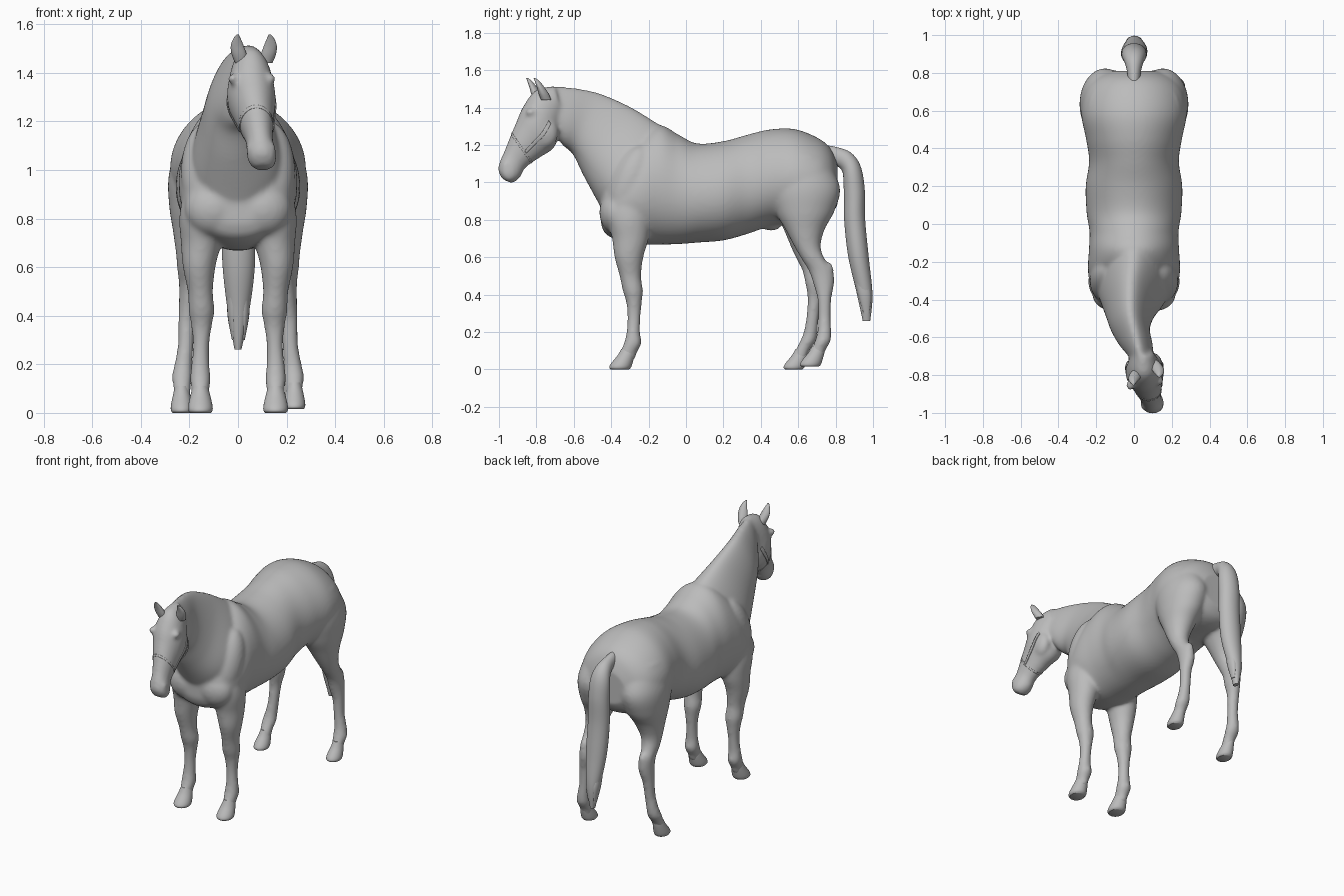
import bpy, bmesh, math
from mathutils import Vector, Matrix

cube = bpy.data.objects.get("Cube")
if cube:
    bpy.data.objects.remove(cube, do_unlink=True)

grey = bpy.data.materials.new("plain_grey")
grey.use_nodes = True
colour = (0.5, 0.5, 0.5, 1)
grey.diffuse_color = colour
grey.node_tree.nodes["Principled BSDF"].inputs["Base Color"].default_value = colour


# A station is (x, ya, za, yb, zb, half_width): two opposite profile points and a width
def station_at(stations, t):
    """Catmull-Rom interpolation between stations."""
    last = len(stations) - 1
    i = min(int(t), last - 1)
    f = t - i
    p0, p1, p2, p3 = (stations[min(max(i + k, 0), last)] for k in (-1, 0, 1, 2))
    return [b + f / 2 * (c - a + f * (2 * a - 5 * b + 4 * c - d + f * (3 * (b - c) + d - a)))
            for a, b, c, d in zip(p0, p1, p2, p3)]


def section_point(stations, t, angle, pinch=0.0, grow=1.0):
    x, ya, za, yb, zb, width = station_at(stations, t)
    centre = Vector((x, (ya + yb) / 2, (za + zb) / 2))
    half = Vector((0, (ya - yb) / 2, (za - zb) / 2))
    side = Vector((width * (1 - pinch * math.cos(angle)), 0, 0))
    return centre + grow * (half * math.cos(angle) + side * math.sin(angle))


def loft(bm, stations, pinch=0.0, sides=64, steps=8):
    total = (len(stations) - 1) * steps
    rings = [[bm.verts.new(section_point(stations, i / steps, math.tau * k / sides, pinch))
              for k in range(sides)] for i in range(total + 1)]
    for low, high in zip(rings, rings[1:]):
        for k in range(sides):
            n = (k + 1) % sides
            bm.faces.new((low[k], low[n], high[n], high[k]))
    bm.faces.new(rings[0])
    bm.faces.new(rings[-1])


def blob(bm, place, size, tilt=0.0):
    matrix = (Matrix.Translation(place) @ Matrix.Rotation(tilt, 4, "X")
              @ Matrix.Diagonal((*size, 1)))
    bmesh.ops.create_uvsphere(bm, u_segments=32, v_segments=20, radius=1, matrix=matrix)


def finish(name, bm):
    bmesh.ops.recalc_face_normals(bm, faces=bm.faces)
    mesh = bpy.data.meshes.new(name)
    bm.to_mesh(mesh)
    bm.free()
    mesh.materials.append(grey)
    obj = bpy.data.objects.new(name, mesh)
    bpy.context.collection.objects.link(obj)
    bpy.ops.object.select_all(action="DESELECT")
    obj.select_set(True)
    bpy.context.view_layer.objects.active = obj
    bpy.ops.object.shade_smooth_by_angle(angle=math.radians(45))
    return obj


def limb(rows, side=1, shift=lambda z: 0):
    """Turn (x, z, front, back, half_width) rows into level stations."""
    return [(x * side, a + shift(z), z, b + shift(z), z, w) for x, z, a, b, w in rows]


body = bmesh.new()

# Trunk: y, top, bottom, half width
trunk = [(-.455, .93, .78, .1), (-.43, 1.02, .725, .17), (-.36, 1.12, .69, .22),
         (-.25, 1.25, .67, .243), (-.14, 1.305, .668, .238), (-.04, 1.255, .67, .235),
         (.06, 1.208, .678, .25), (.2, 1.22, .69, .255), (.33, 1.255, .725, .237),
         (.45, 1.283, .765, .253), (.58, 1.285, .78, .278), (.7, 1.24, .79, .262),
         (.77, 1.185, .82, .21), (.81, 1.1, .88, .13)]
loft(body, [(0, y, top, y, low, w) for y, top, low, w in trunk], pinch=.08)

# Neck, from shoulders to poll
neck = [(0, -.07, 1.27, -.43, .82, .19), (-.005, -.16, 1.32, -.485, .92, .175),
        (-.02, -.3, 1.405, -.55, 1.04, .13), (-.02, -.46, 1.475, -.605, 1.15, .1),
        (.01, -.6, 1.505, -.66, 1.2, .085), (.04, -.72, 1.515, -.7, 1.27, .06)]
loft(body, neck, pinch=.3)

# Head, from poll to lips
head = [(.045, -.70, 1.515, -.66, 1.36, .055), (.052, -.80, 1.495, -.685, 1.24, .086),
        (.055, -.868, 1.41, -.71, 1.18, .1), (.065, -.904, 1.33, -.77, 1.14, .085),
        (.078, -.938, 1.25, -.83, 1.1, .067), (.088, -.97, 1.17, -.865, 1.07, .056),
        (.096, -.996, 1.11, -.885, 1.03, .06), (.1, -1.004, 1.065, -.91, 1.006, .057),
        (.102, -.985, 1.02, -.935, .996, .036)]
loft(body, head)

front_leg = [(.135, .98, -.4, -.2, .075), (.145, .82, -.42, -.19, .095),
             (.152, .7, -.395, -.2, .083), (.16, .6, -.382, -.228, .067),
             (.155, .5, -.355, -.24, .052), (.15, .42, -.338, -.23, .053),
             (.15, .36, -.32, -.236, .043), (.152, .28, -.313, -.243, .034),
             (.155, .2, -.318, -.246, .037), (.155, .14, -.332, -.238, .043),
             (.155, .09, -.355, -.262, .036), (.155, .05, -.37, -.275, .036)]
hind_leg = [(.13, 1.14, .48, .74, .11), (.15, .98, .44, .822, .135),
            (.163, .85, .475, .795, .12), (.178, .75, .53, .742, .09),
            (.192, .66, .578, .72, .064), (.2, .59, .618, .742, .05),
            (.2, .53, .655, .785, .043), (.2, .46, .68, .792, .043),
            (.21, .38, .702, .778, .036), (.215, .28, .707, .774, .033),
            (.225, .2, .702, .777, .037), (.23, .15, .688, .773, .042),
            (.23, .1, .668, .745, .036), (.23, .05, .655, .73, .036)]


# The right hind leg steps forward of the left one
def step_forward(z):
    return -.088 * min(max((.82 - z) / .75, 0), 1)


for side, shift in ((1, lambda z: 0), (-1, step_forward)):
    loft(body, limb(front_leg, side))
    loft(body, limb(hind_leg, side, shift))
    # Breast muscle, shoulder, brow, cheek and nostril rim
    blob(body, (.1 * side, -.375, .84), (.12, .088, .115))
    blob(body, (.125 * side, -.3, .99), (.11, .11, .22), -.35)
    blob(body, (.057 + .078 * side, -.842 + .012 * side, 1.375), (.02, .028, .022))
    blob(body, (.058 + .048 * side, -.755, 1.265), (.046, .072, .085))
    blob(body, (.096 + .042 * side, -.965, 1.085), (.018, .02, .03))
    # Hock point
    blob(body, (.2 * side, .762 + shift(.53), .53), (.024, .028, .045))

# Sheath under the belly
blob(body, (0, .455, .785), (.04, .06, .045))

horse_body = finish("horse_body", body)
remesh = horse_body.modifiers.new("skin", "REMESH")
remesh.mode = "VOXEL"
remesh.voxel_size = .01
remesh.use_smooth_shade = True
soften = horse_body.modifiers.new("soften", "SMOOTH")
soften.factor = .5
soften.iterations = 12
for modifier in ("skin", "soften"):
    bpy.ops.object.modifier_apply(modifier=modifier)

# Hooves: wedge-shaped, flaring towards the ground, with a rounded rim
for end, x, toe, heel, width in (("front", .155, -.41, -.285, .05),
                                 ("hind", .232, .61, .73, .044)):
    for label, side in (("left", 1), ("right", -1)):
        slide = -.088 if (end, side) == ("hind", -1) else 0
        lift = .015 if (end, side) == ("hind", 1) else 0
        rows = [(x, .11 + lift, toe + .064, heel + .016, width * .62),
                (x, .075 + lift, toe + .044, heel + .01, width * .8),
                (x, .03 + lift, toe + .008, heel - .002, width),
                (x, .01 + lift, toe, heel - .01, width),
                (x, lift, toe + .008, heel - .02, width * .85)]
        bm = bmesh.new()
        loft(bm, limb(rows, side, lambda z: slide), sides=32)
        finish(f"{label}_{end}_hoof", bm)

# Ears, the right one further forward because the head is turned
ear = [(.05, 1.44, -.815, -.76, .026), (.06, 1.475, -.828, -.775, .03),
       (.068, 1.51, -.838, -.798, .026), (.069, 1.54, -.848, -.822, .015),
       (.066, 1.558, -.855, -.845, .004)]
for label, side in (("left", 1), ("right", -1)):
    stations = [(x + .065, *rest) for x, *rest in limb(ear, side, lambda z: .02 + .02 * side)]
    bm = bmesh.new()
    loft(bm, stations, pinch=-.25, sides=24)
    finish(f"{label}_ear", bm)

# Tail with a tapering tip
tail = [(0, .73, 1.2, .74, 1.09, .035), (0, .80, 1.19, .80, 1.09, .036),
        (0, .88, 1.16, .835, 1.06, .05), (0, .932, 1.09, .842, 1.0, .064),
        (0, .955, .97, .845, .9, .068), (0, .958, .8, .847, .78, .069),
        (.003, .977, .6, .868, .6, .066), (.002, .997, .4, .91, .42, .043),
        (.0, .985, .26, .945, .26, .014)]
bm = bmesh.new()
loft(bm, tail, sides=36)
finish("tail", bm)
# Loose locks at the end of the tail
for label, x in (("left", .024), ("right", -.021)):
    rows = [(x, .5, .9, .97, .025), (x, .4, .92, .99, .022), (x * .9, .3, .95, .98, .006)]
    bm = bmesh.new()
    loft(bm, limb(rows), sides=16)
    finish(f"{label}_tail_lock", bm)


# Halter straps follow the head surface
def strap(name, t0, t1, a0, a1, cols=4, rows=40):
    bm = bmesh.new()
    grid = [[bm.verts.new(section_point(head, t0 + (t1 - t0) * i / cols,
                                        a0 + (a1 - a0) * j / rows, grow=1.03))
             for j in range(rows + 1)] for i in range(cols + 1)]
    for low, high in zip(grid, grid[1:]):
        for j in range(rows):
            bm.faces.new((low[j], low[j + 1], high[j + 1], high[j]))
    obj = finish(name, bm)
    wrap = obj.modifiers.new("lie_on_head", "SHRINKWRAP")
    wrap.target = horse_body
    wrap.wrap_mode = "ABOVE_SURFACE"
    wrap.offset = .002
    obj.modifiers.new("thickness", "SOLIDIFY").thickness = .004


strap("noseband", 3.8, 3.95, -math.pi, math.pi)
for label, side in (("left", 1), ("right", -1)):
    strap(f"{label}_cheek_strap", 1.1, 3.8, 1.8 * side, 1.95 * side, cols=30, rows=4)
